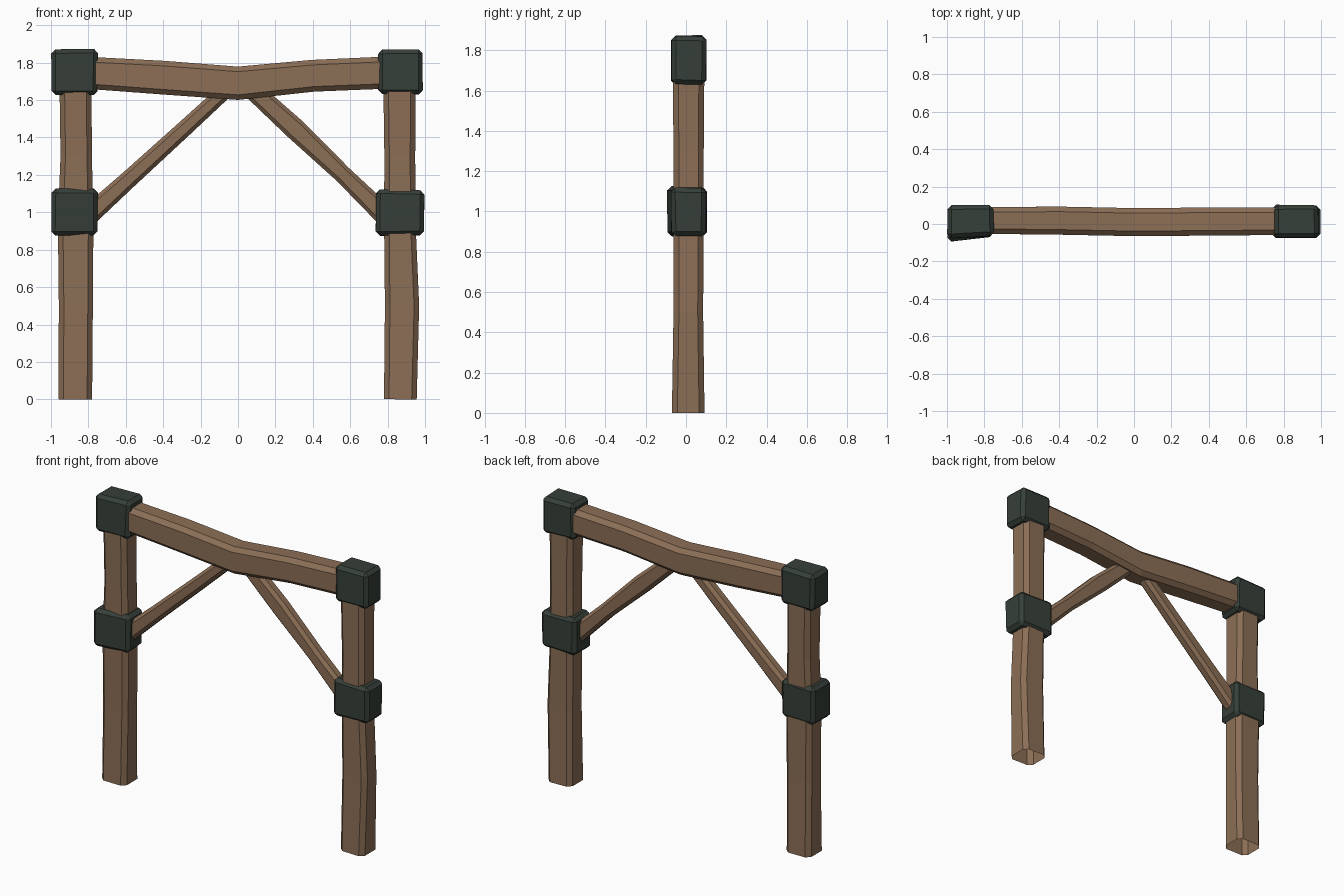
import bpy, bmesh, random
from mathutils import Vector

if "Cube" in bpy.data.objects:
    bpy.data.objects.remove(bpy.data.objects["Cube"])

random.seed(4)


def material(name, rgb):
    m = bpy.data.materials.new(name)
    m.diffuse_color = (*rgb, 1)
    m.use_nodes = True
    m.node_tree.nodes["Principled BSDF"].inputs["Base Color"].default_value = m.diffuse_color
    return m


wood = material("brown wood", (0.26, 0.157, 0.092))
iron = material("dark green iron", (0.037, 0.050, 0.041))


def add(name, bm, mat):
    bmesh.ops.recalc_face_normals(bm, faces=bm.faces)
    me = bpy.data.meshes.new(name)
    bm.to_mesh(me)
    bm.free()
    me.materials.append(mat)
    ob = bpy.data.objects.new(name, me)
    bpy.context.collection.objects.link(ob)
    return ob


def timber(name, stations, chamfer):
    """Chamfered open-ended timber; stations are (x, z, width, y_min, y_max)."""
    bm = bmesh.new()
    pts = [Vector((s[0], 0, s[1])) for s in stations]
    rings = []
    for i, (x, z, w, y0, y1) in enumerate(stations):
        t = (pts[min(i + 1, len(pts) - 1)] - pts[max(i - 1, 0)]).normalized()
        n = Vector((-t.z, 0, t.x))
        h, c = w / 2, chamfer
        section = [(-h + c, y0), (h - c, y0), (h, y0 + c), (h, y1 - c),
                   (h - c, y1), (-h + c, y1), (-h, y1 - c), (-h, y0 + c)]
        rings.append([bm.verts.new(pts[i] + n * a + Vector((0, b, 0)))
                      for a, b in section])
    for r, q in zip(rings, rings[1:]):
        for k in range(8):
            j = (k + 1) % 8
            bm.faces.new((r[k], r[j], q[j], q[k]))
    return add(name, bm, wood)


def bracket(name, x0, x1, y0, y1, z0, z1, skew=0.0):
    """Slightly uneven bevelled block; skew pulls the outer front edge forward."""
    bm = bmesh.new()
    bmesh.ops.create_cube(bm, size=1)
    for v in bm.verts:
        left, front = v.co.x < 0, v.co.y < 0
        v.co = Vector((x0 if left else x1, y0 if front else y1,
                       z0 if v.co.z < 0 else z1))
        if left and front:
            v.co.y -= skew
        v.co += Vector([random.uniform(-0.004, 0.004) for _ in range(3)])
    bmesh.ops.bevel(bm, geom=bm.edges[:], offset=0.022, segments=1,
                    affect='EDGES', profile=0.5)
    return add(name, bm, iron)


# Posts
timber("left_post", [(-0.87, 0, 0.18, -0.07, 0.092), (-0.867, 0.5, 0.182, -0.062, 0.085),
                     (-0.868, 0.95, 0.19, -0.062, 0.088), (-0.865, 1.3, 0.168, -0.062, 0.088),
                     (-0.87, 1.8, 0.172, -0.067, 0.092)], 0.027)
timber("right_post", [(0.868, 0, 0.175, -0.07, 0.092), (0.877, 0.5, 0.183, -0.062, 0.085),
                      (0.865, 0.95, 0.168, -0.062, 0.088), (0.865, 1.3, 0.165, -0.062, 0.088),
                      (0.863, 1.8, 0.175, -0.067, 0.092)], 0.027)

# Sagging top beam
timber("top_beam", [(-0.87, 1.75, 0.17, -0.052, 0.09), (-0.4, 1.72, 0.18, -0.057, 0.093),
                    (0, 1.69, 0.178, -0.065, 0.085), (0.4, 1.73, 0.17, -0.062, 0.088),
                    (0.87, 1.75, 0.172, -0.058, 0.09)], 0.027)

# Diagonal braces
timber("left_brace", [(-0.84, 0.945, 0.11, -0.03, 0.05), (-0.58, 1.18, 0.094, -0.03, 0.05),
                      (-0.3, 1.435, 0.087, -0.03, 0.05), (-0.05, 1.665, 0.08, -0.03, 0.05)], 0.02)
timber("right_brace", [(0.84, 0.93, 0.115, -0.03, 0.05), (0.56, 1.203, 0.095, -0.03, 0.05),
                       (0.308, 1.443, 0.115, -0.03, 0.05), (0.06, 1.67, 0.1, -0.03, 0.05)], 0.02)

# Iron corner caps and collars
bracket("left_top_cap", -0.996, -0.752, -0.065, 0.1, 1.628, 1.872, 0.008)
bracket("right_top_cap", 0.748, 0.985, -0.072, 0.1, 1.63, 1.872)
bracket("left_collar", -0.996, -0.75, -0.07, 0.095, 0.878, 1.128, 0.026)
bracket("right_collar", 0.738, 0.994, -0.075, 0.1, 0.878, 1.12)
